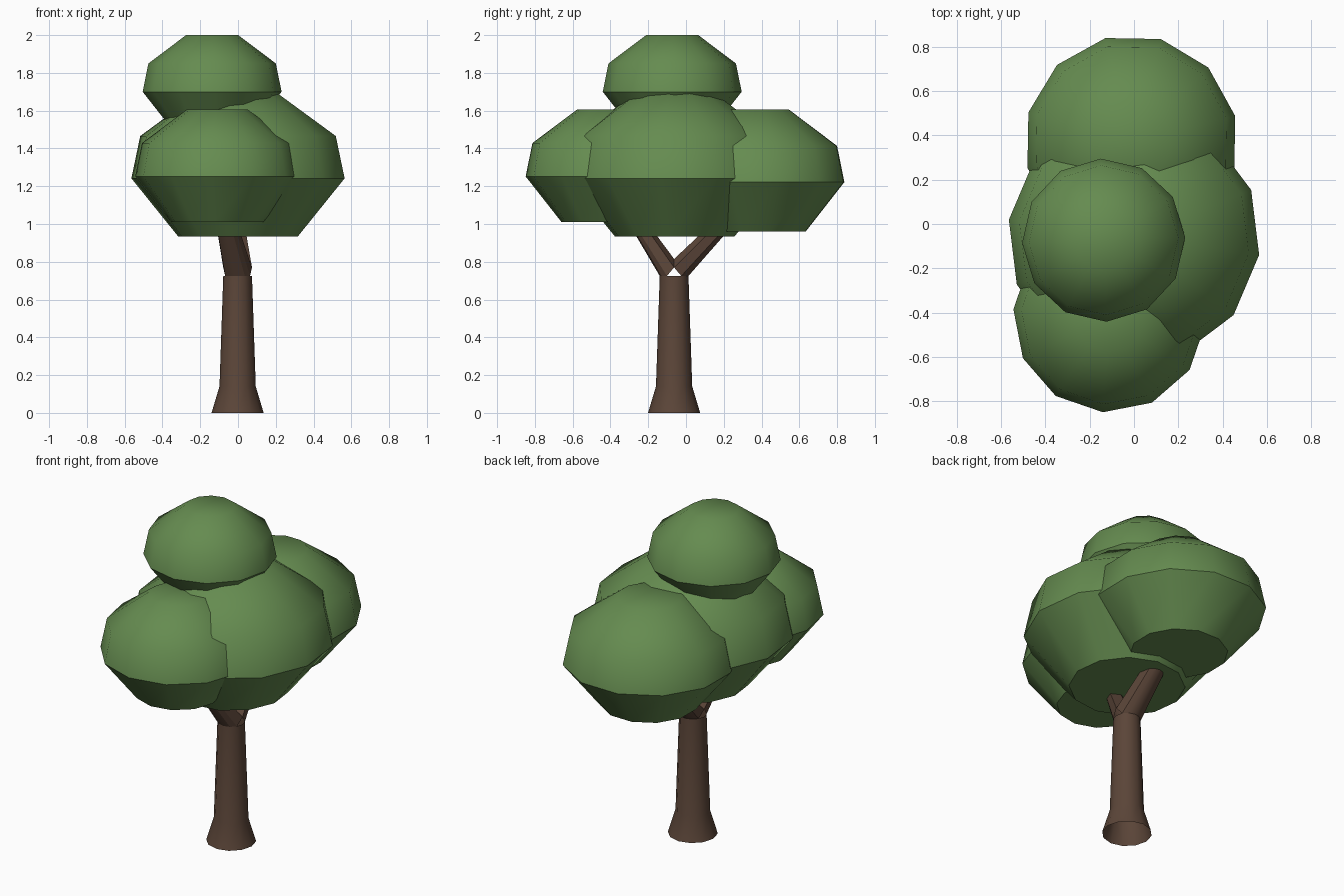
import bpy
import bmesh
from math import radians, sin, cos, pi
from mathutils import Vector

cube = bpy.data.objects.get("Cube")
if cube:
    bpy.data.objects.remove(cube, do_unlink=True)


def make_material(name, rgb):
    mat = bpy.data.materials.new(name)
    mat.use_nodes = True
    colour = (*rgb, 1)
    mat.diffuse_color = colour
    bsdf = mat.node_tree.nodes["Principled BSDF"]
    bsdf.inputs["Base Color"].default_value = colour
    bsdf.inputs["Roughness"].default_value = 0.9
    return mat


leaf_green = make_material("leaf green", (0.13, 0.26, 0.08))
bark_brown = make_material("bark brown", (0.105, 0.06, 0.04))


def circle(centre, radius, z, turn=0, sides=12):
    return [Vector((centre[0] + radius * cos(turn + 2 * pi * i / sides),
                    centre[1] + radius * sin(turn + 2 * pi * i / sides), z))
            for i in range(sides)]


def loft(name, rings, mat, cap_start, cap_end, sharp_angle):
    """Skin a stack of equal rings and optionally close the ends."""
    bm = bmesh.new()
    loops = [[bm.verts.new(p) for p in ring] for ring in rings]
    for low, high in zip(loops, loops[1:]):
        for i in range(len(low)):
            j = (i + 1) % len(low)
            bm.faces.new((low[i], low[j], high[j], high[i]))
    if cap_start:
        bm.faces.new(loops[0][::-1])
    if cap_end:
        bm.faces.new(loops[-1])
    bmesh.ops.recalc_face_normals(bm, faces=bm.faces)
    mesh = bpy.data.meshes.new(name)
    bm.to_mesh(mesh)
    bm.free()
    mesh.materials.append(mat)
    obj = bpy.data.objects.new(name, mesh)
    bpy.context.collection.objects.link(obj)
    bpy.ops.object.select_all(action="DESELECT")
    obj.select_set(True)
    bpy.context.view_layer.objects.active = obj
    bpy.ops.object.shade_smooth_by_angle(angle=radians(sharp_angle))
    return obj


# Leaf clumps share one profile: (radius fraction, height fraction)
CLUMP_PROFILE = [(0.5625, 0), (1, 0.406), (0.917, 0.703), (0.375, 1)]


def leaf_clump(name, centre, radius, bottom, top, turn):
    rings = [circle(centre, radius * r, bottom + h * (top - bottom), radians(turn))
             for r, h in CLUMP_PROFILE]
    loft(name, rings, leaf_green, True, True, 46)


leaf_clump("main_leaves", (0, -0.06), 0.57, 0.935, 1.69, 22)
leaf_clump("back_leaves", (-0.012, 0.37), 0.483, 0.96, 1.605, 14)
leaf_clump("front_leaves", (-0.11, -0.415), 0.435, 1.01, 1.605, 26)
leaf_clump("top_leaves", (-0.137, -0.073), 0.368, 1.495, 2.0, 2)

# Trunk, flared and open at the foot
AXIS = (-0.002, -0.063)
loft("trunk", [circle(AXIS, r, z) for r, z in
               [(0.138, 0), (0.096, 0.14), (0.076, 0.725)]],
     bark_brown, False, False, 40)


# Branches, each growing from one half of the trunk top
def branch(name, side, end_shift):
    base = []
    for i in range(7):
        a = pi * i / 6
        z = 0.77 if i in (0, 6) else 0.725
        base.append(Vector((AXIS[0] + 0.076 * cos(a),
                            AXIS[1] + side * 0.076 * sin(a), z)))
    base.append(Vector((*AXIS, 0.815)))
    middle = sum(base, Vector()) / len(base)
    end = [middle + (p - middle) * 0.6 + Vector(end_shift) for p in base]
    loft(name, [base, end], bark_brown, False, True, 30)


branch("front_branch", -1, (-0.09, -0.24, 0.37))
branch("back_branch", 1, (-0.03, 0.34, 0.36))
